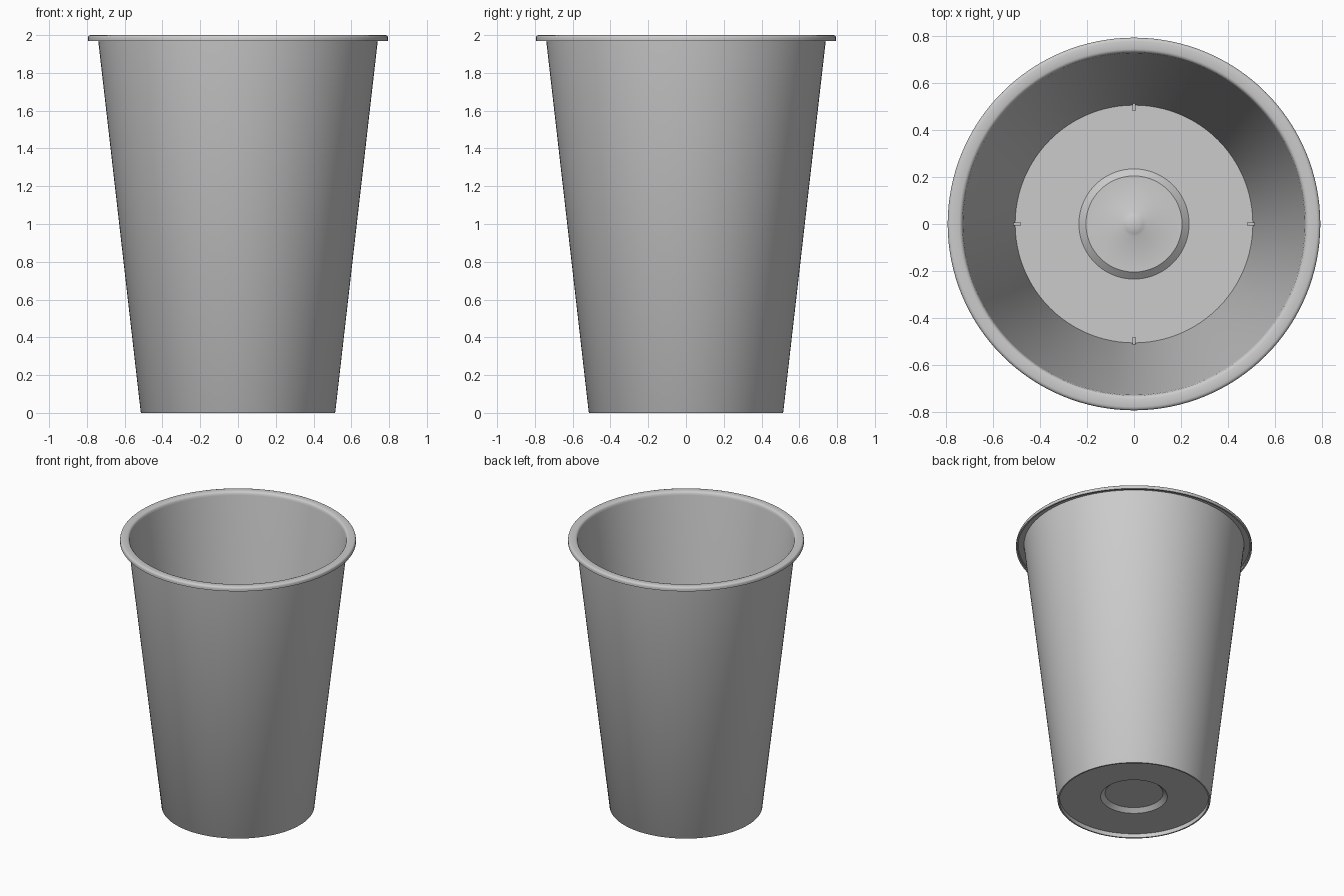
import bpy, bmesh, math

if "Cube" in bpy.data.objects:
    bpy.data.objects.remove(bpy.data.objects["Cube"])

SEGMENTS = 128


def finish(name, bm, angle=35):
    bmesh.ops.recalc_face_normals(bm, faces=bm.faces)
    mesh = bpy.data.meshes.new(name)
    bm.to_mesh(mesh)
    bm.free()
    obj = bpy.data.objects.new(name, mesh)
    bpy.context.collection.objects.link(obj)
    bpy.ops.object.select_all(action='DESELECT')
    obj.select_set(True)
    bpy.context.view_layer.objects.active = obj
    bpy.ops.object.shade_smooth_by_angle(angle=math.radians(angle))
    return obj


def lathe(name, profile):
    """Revolve an (r, z) profile around the z axis."""
    bm = bmesh.new()
    verts = [bm.verts.new((r, 0, z)) for r, z in profile]
    edges = [bm.edges.new(pair) for pair in zip(verts, verts[1:])]
    bmesh.ops.spin(bm, geom=verts + edges, axis=(0, 0, 1), cent=(0, 0, 0),
                   angle=math.tau, steps=SEGMENTS, use_duplicate=False)
    bmesh.ops.remove_doubles(bm, verts=bm.verts, dist=1e-5)
    return finish(name, bm)


# Cup shell: one closed profile, from the floor's inside centre up the inner
# wall, over the curled rim, down the outer wall and back under the floor
inside_floor = [(0, 0.088), (0.022, 0.086), (0.04, 0.081), (0.052, 0.075),
                (0.205, 0.075), (0.235, 0.05), (0.507, 0.05)]
rim = [(0.729, 1.975), (0.732, 1.99), (0.738, 1.997), (0.746, 2.0),
       (0.780, 2.0), (0.788, 1.998), (0.793, 1.993), (0.795, 1.985),
       (0.795, 1.970), (0.783, 1.970), (0.783, 1.984), (0.780, 1.988),
       (0.742, 1.988)]
foot = [(0.515, 0.004), (0.512, 0), (0.502, 0), (0.502, 0.03)]
underside = [(0.225, 0.03), (0.195, 0.057), (0, 0.057)]
lathe("cup_shell", inside_floor + rim + foot + underside)

# Four small stacking ribs where the wall meets the floor
for i in range(4):
    bm = bmesh.new()
    outline = [(0.482, 0.045), (0.482, 0.11), (0.519, 0.11), (0.512, 0.045)]
    face = bm.faces.new([bm.verts.new((r, -0.007, z)) for r, z in outline])
    moved = bmesh.ops.extrude_face_region(bm, geom=[face])["geom"]
    bmesh.ops.translate(bm, vec=(0, 0.014, 0),
                        verts=[g for g in moved if isinstance(g, bmesh.types.BMVert)])
    rib = finish(f"stacking_rib_{i + 1}", bm)
    rib.rotation_euler.z = i * math.pi / 2
